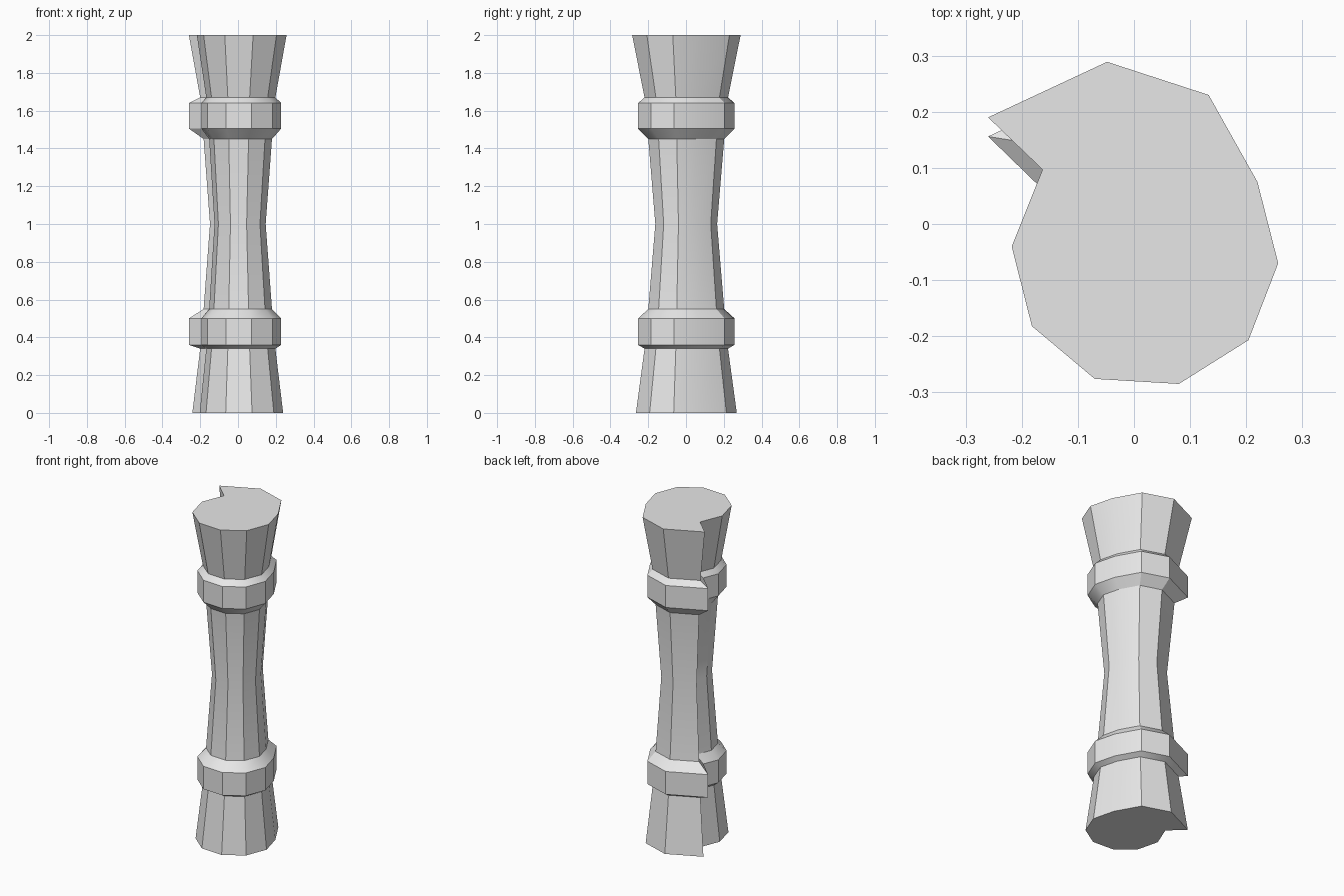
import bpy, bmesh, math

cube = bpy.data.objects.get("Cube")
if cube:
    bpy.data.objects.remove(cube, do_unlink=True)

# Outline of the pillar at its top, with the split lip and the notch first
LIP, NOTCH = (-0.26, 0.19), (-0.163, 0.097)
REST = [(-0.218, -0.04), (-0.182, -0.182), (-0.07, -0.276), (0.08, -0.285),
        (0.204, -0.207), (0.257, -0.07), (0.22, 0.075), (0.133, 0.23), (-0.048, 0.289)]

# Collar rings push the lip and the notch wall outwards
COLLAR = 0.89
COLLAR_LIP, COLLAR_NOTCH = (-0.26, 0.156), (-0.157, 0.056)


def ring(scale):
    if scale == COLLAR:
        return [COLLAR_LIP, COLLAR_NOTCH] + [(x * scale, y * scale) for x, y in REST]
    return [(x * scale, y * scale) for x, y in [LIP, NOTCH] + REST]


# Height and scale of each ring, from the foot to the flared head
LEVELS = [(0, 0.93), (0.34, 0.77), (0.36, COLLAR), (0.5, COLLAR), (0.55, 0.7),
          (1.0, 0.57),
          (1.45, 0.7), (1.505, COLLAR), (1.64, COLLAR), (1.67, 0.77), (2.0, 1.0)]

stone = bpy.data.materials.new("grey stone")
stone.use_nodes = True
grey = (0.8, 0.8, 0.8, 1)
stone.diffuse_color = grey
stone.node_tree.nodes["Principled BSDF"].inputs["Base Color"].default_value = grey

# Loft the rings into one closed pillar
bm = bmesh.new()
rings = [[bm.verts.new((x, y, z)) for x, y in ring(s)] for z, s in LEVELS]
for low, high in zip(rings, rings[1:]):
    for i in range(len(low)):
        j = (i + 1) % len(low)
        bm.faces.new((low[i], low[j], high[j], high[i]))
bm.faces.new(rings[0][::-1])
bm.faces.new(rings[-1])
bmesh.ops.recalc_face_normals(bm, faces=bm.faces)

mesh = bpy.data.meshes.new("pillar")
bm.to_mesh(mesh)
bm.free()
mesh.materials.append(stone)
pillar = bpy.data.objects.new("pillar", mesh)
bpy.context.collection.objects.link(pillar)

# Soft shading across the shallow angles only
bpy.ops.object.select_all(action='DESELECT')
pillar.select_set(True)
bpy.context.view_layer.objects.active = pillar
bpy.ops.object.shade_smooth_by_angle(angle=math.radians(30))
